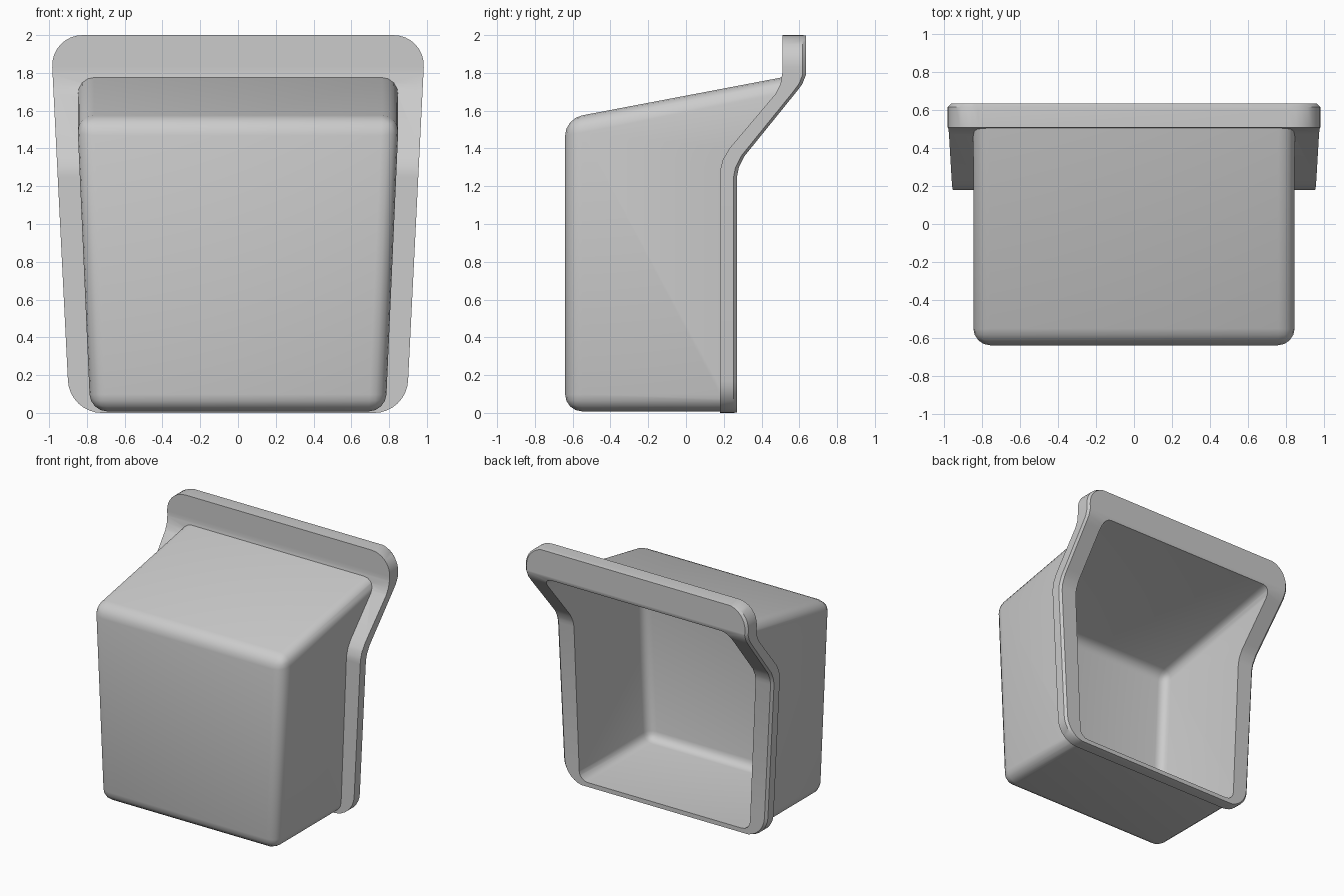
import bpy, bmesh, math
from math import sin, cos, pi

cube = bpy.data.objects.get("Cube")
if cube:
    bpy.data.objects.remove(cube, do_unlink=True)

grey = bpy.data.materials.new("plain grey")
grey.use_nodes = True
colour = (0.6, 0.6, 0.6, 1)
grey.diffuse_color = colour
grey.node_tree.nodes["Principled BSDF"].inputs["Base Color"].default_value = colour


def make_object(name, bm):
    bmesh.ops.recalc_face_normals(bm, faces=bm.faces)
    mesh = bpy.data.meshes.new(name)
    bm.to_mesh(mesh)
    bm.free()
    mesh.materials.append(grey)
    obj = bpy.data.objects.new(name, mesh)
    bpy.context.collection.objects.link(obj)
    return obj


def lerp_curve(points, z):
    for (z0, y0), (z1, y1) in zip(points, points[1:]):
        if z <= z1:
            return y0 + (y1 - y0) * (z - z0) / (z1 - z0)
    return points[-1][1]


def loft(name, sections):
    bm = bmesh.new()
    rings = [[bm.verts.new(p) for p in s] for s in sections]
    for a, b in zip(rings, rings[1:]):
        for i in range(len(a)):
            j = (i + 1) % len(a)
            bm.faces.new((a[i], a[j], b[j], b[i]))
    bm.faces.new(rings[0])
    bm.faces.new(rings[-1])
    return make_object(name, bm)


# Side profiles of the bent flange, as (height, depth)
FRONT = [(0, .18), (1.28, .18), (1.34, .195), (1.4, .23), (1.69, .475),
         (1.74, .5), (1.8, .51), (2, .51)]
BACK = [(0, .27), (1.25, .27), (1.3, .28), (1.36, .31), (1.7, .585),
        (1.74, .615), (1.79, .635), (2, .635)]


def half_width(z):
    r = 0.17
    w = 0.892 + 0.05 * z
    d = min(z, 2 - z)
    if d < r:
        w -= r - math.sqrt(max(0, r * r - (r - d) ** 2))
    return w


def flange_section(z):
    w, f, b, c = half_width(z), lerp_curve(FRONT, z), lerp_curve(BACK, z), 0.018
    if z in (0, 2):
        b -= c
    half = [(w, f), (w, b - c), (w - c, b)]
    return [(x, y, z) for x, y in half] + [(-x, y, z) for x, y in reversed(half)]


corner = [0.17 * (1 - cos(i * pi / 16)) for i in range(9)]
levels = sorted({round(z, 4) for z in corner + [2 - d for d in corner]
                 + [p[0] for p in FRONT + BACK]})
body = loft("bin_shell", [flange_section(z) for z in levels])


# Tapered box with a sloped roof; rounded everywhere but at its open back
def rounded_box(name, inset, back, radius):
    bm = bmesh.new()
    low, front = 0.008 + inset, -0.64 + inset
    rings = []
    for y in (front, back):
        top = 1.575 + 0.19 * (y + 0.55) - inset
        wl, wt = 0.782 - inset, 0.852 - inset
        rings.append([bm.verts.new(p) for p in
                      ((-wl, y, low), (wl, y, low), (wt, y, top), (-wt, y, top))])
    for i in range(4):
        j = (i + 1) % 4
        bm.faces.new((rings[0][i], rings[0][j], rings[1][j], rings[1][i]))
    bm.faces.new(rings[0])
    bm.faces.new(rings[1])
    edges = [e for e in bm.edges if min(v.co.y for v in e.verts) < back - 0.01]
    bmesh.ops.bevel(bm, geom=edges, offset=radius, segments=4, profile=0.5,
                    affect='EDGES')
    return make_object(name, bm)


def boolean(target, tool, operation):
    mod = target.modifiers.new(operation.lower(), 'BOOLEAN')
    mod.operation, mod.object, mod.solver = operation, tool, 'EXACT'
    bpy.context.view_layer.objects.active = target
    bpy.ops.object.modifier_apply(modifier=mod.name)
    bpy.data.objects.remove(tool, do_unlink=True)


# Trim the box inside the flange thickness, join them, then hollow out
box = rounded_box("outer_box", 0, 0.8, 0.09)
trim_levels = [-0.2] + levels + [2.2]
trim = loft("trim_region", [
    [(x, y, z) for x, y in ((-1.2, -1), (1.2, -1), (1.2, m), (-1.2, m))]
    for z in trim_levels
    for m in [(lerp_curve(FRONT, max(z, 0)) + lerp_curve(BACK, max(z, 0))) / 2]])
boolean(box, trim, 'INTERSECT')
boolean(body, box, 'UNION')
cavity = rounded_box("cavity", 0.03, 0.9, 0.07)
boolean(body, cavity, 'DIFFERENCE')

# Smooth shading with crisp rim edges
bpy.ops.object.select_all(action='DESELECT')
body.select_set(True)
bpy.context.view_layer.objects.active = body
bpy.ops.object.shade_smooth_by_angle(angle=math.radians(32))
